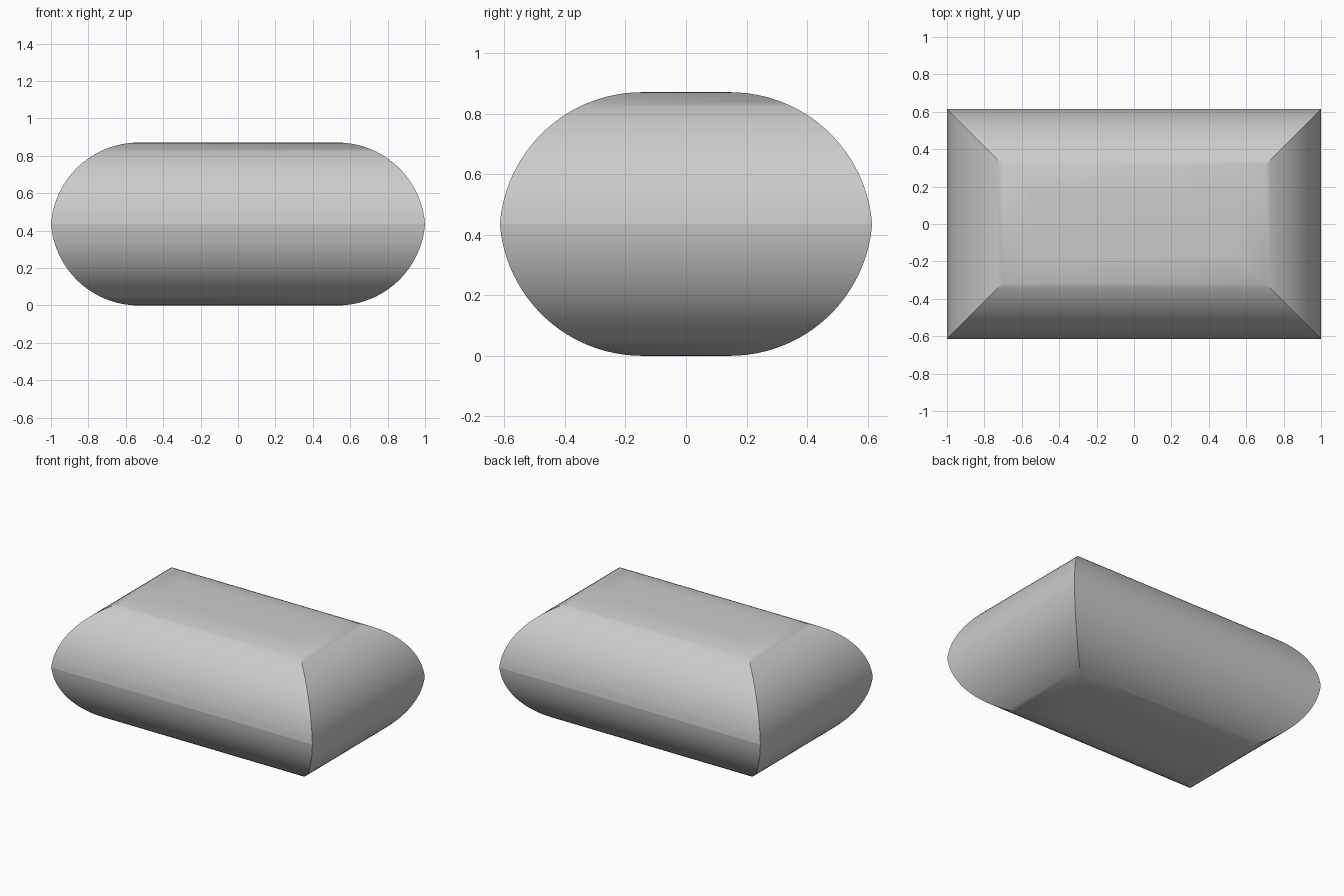
import bpy, bmesh, math

if "Cube" in bpy.data.objects:
    bpy.data.objects.remove(bpy.data.objects["Cube"])

HX, HY, HZ = 1.0, 0.615, 0.4355   # half extents
W = 0.47                          # horizontal reach of the rounded side
D = (W * W - HZ * HZ) / (2 * HZ)  # arc centre offset, gives the slight crease at mid height
R = HZ + D
STEPS = 24

# Side profile: inset from outer rectangle and height, from bottom to top
a0 = math.asin(D / R)
upper = []
for i in range(STEPS + 1):
    a = a0 + (math.pi / 2 - a0) * i / STEPS
    upper.append((W - R * math.cos(a), R * math.sin(a) - D))
profile = [(inset, -z) for inset, z in reversed(upper[1:])] + upper

# Stack of rectangular rings following the profile
bm = bmesh.new()
rings = []
for inset, z in profile:
    x, y = HX - inset, HY - inset
    rings.append([bm.verts.new((sx * x, sy * y, z + HZ))
                  for sx, sy in ((-1, -1), (1, -1), (1, 1), (-1, 1))])
for low, high in zip(rings, rings[1:]):
    for i in range(4):
        j = (i + 1) % 4
        bm.faces.new((low[i], low[j], high[j], high[i]))
bm.faces.new(rings[0][::-1])
bm.faces.new(rings[-1])
bm.normal_update()

# Smooth shading, with sharp mitred corners and a crease around the middle
for f in bm.faces:
    f.smooth = True
for e in bm.edges:
    at_middle = all(abs(v.co.z - HZ) < 1e-5 for v in e.verts)
    e.smooth = not (at_middle or e.calc_face_angle(0) > math.radians(30))

mesh = bpy.data.meshes.new("pillow_block")
bm.to_mesh(mesh)
bm.free()
obj = bpy.data.objects.new("pillow_block", mesh)
bpy.context.collection.objects.link(obj)
